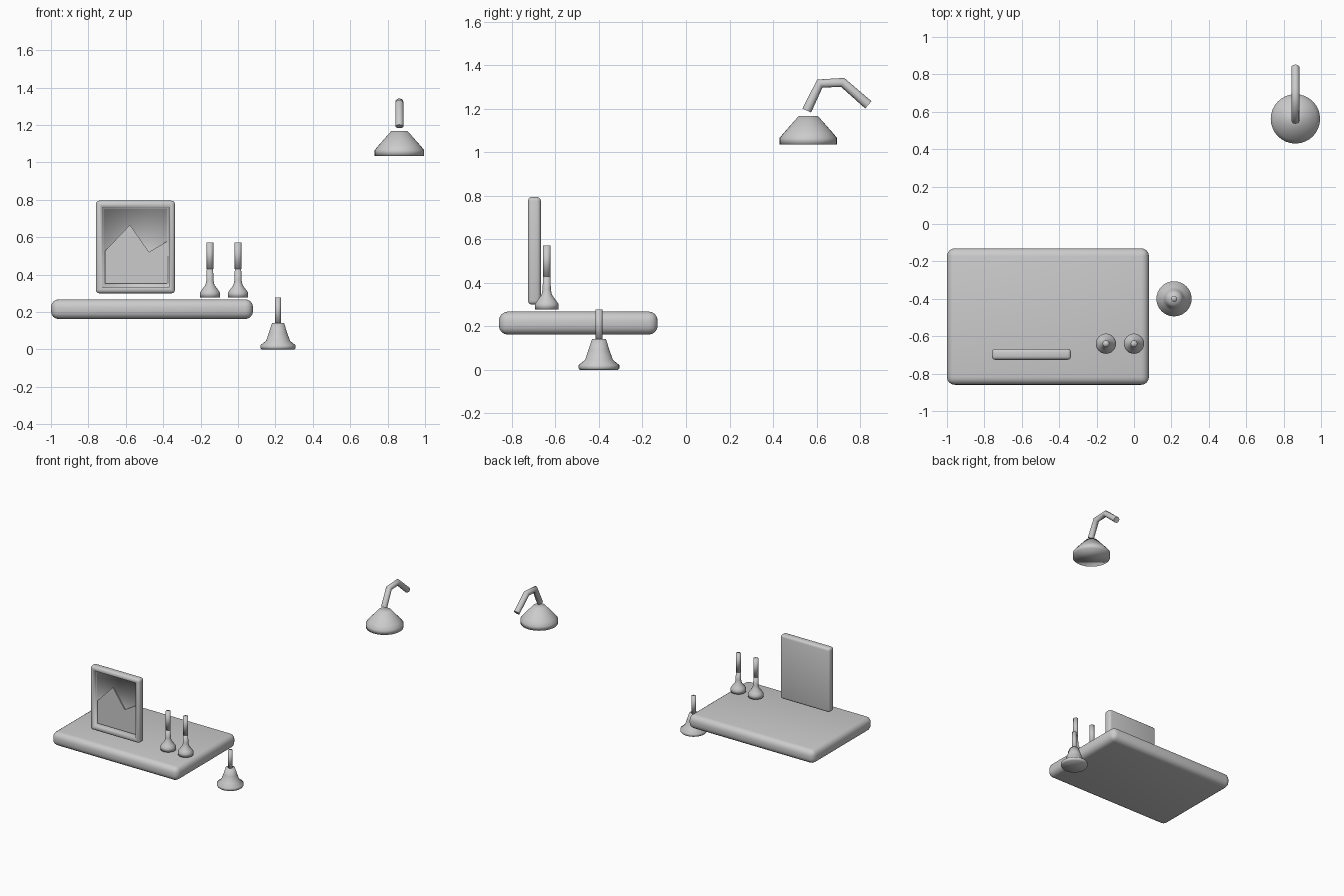
import bpy, bmesh, math
from mathutils import Vector

cube = bpy.data.objects.get("Cube")
if cube:
    bpy.data.objects.remove(cube, do_unlink=True)

grey = bpy.data.materials.new("plain_grey")
grey.use_nodes = True
grey.diffuse_color = (0.6, 0.6, 0.6, 1)
grey.node_tree.nodes["Principled BSDF"].inputs["Base Color"].default_value = (0.6, 0.6, 0.6, 1)


def add_mesh(name, bm, smooth=True):
    bmesh.ops.recalc_face_normals(bm, faces=bm.faces)
    mesh = bpy.data.meshes.new(name)
    bm.to_mesh(mesh)
    bm.free()
    mesh.materials.append(grey)
    for face in mesh.polygons:
        face.use_smooth = smooth
    obj = bpy.data.objects.new(name, mesh)
    bpy.context.collection.objects.link(obj)
    return obj


def rounded_box(low, high, radius, segments):
    bm = bmesh.new()
    bmesh.ops.create_cube(bm, size=1)
    low, high = Vector(low), Vector(high)
    bmesh.ops.scale(bm, vec=high - low, verts=bm.verts)
    bmesh.ops.translate(bm, vec=(low + high) / 2, verts=bm.verts)
    bmesh.ops.bevel(bm, geom=bm.edges[:], offset=radius, segments=segments,
                    profile=0.5, affect='EDGES')
    return bm


def lathe(name, x, y, profile, sides=32):
    """Closed turned solid from (radius, height) pairs, bottom to top."""
    bm = bmesh.new()
    rings = [[bm.verts.new((x + r * math.cos(a), y + r * math.sin(a), z))
              for a in (2 * math.pi * i / sides for i in range(sides))]
             for r, z in profile]
    for lower, upper in zip(rings, rings[1:]):
        for i in range(sides):
            j = (i + 1) % sides
            bm.faces.new((lower[i], lower[j], upper[j], upper[i]))
    bm.faces.new(rings[0][::-1])
    bm.faces.new(rings[-1])
    return add_mesh(name, bm)


# Thick rounded shelf board
add_mesh("shelf_board", rounded_box((-1, -0.86, 0.162), (0.08, -0.13, 0.268), 0.042, 4))

# Picture frame: rounded slab with a stepped recess in the front
bm = rounded_box((-0.76, -0.726, 0.3), (-0.337, -0.667, 0.795), 0.018, 3)
bm.normal_update()
front = max((f for f in bm.faces if f.normal.y < -0.9), key=lambda f: f.calc_area())
for thickness, depth in ((0.018, 0), (0.006, -0.022), (0.008, 0), (0.002, -0.008)):
    bmesh.ops.inset_region(bm, faces=[front], thickness=thickness, depth=depth)
add_mesh("picture_frame", bm)

# Mountain silhouette plate inside the frame
bm = bmesh.new()
outline = [(-0.71, 0.353), (-0.375, 0.353), (-0.375, 0.58), (-0.476, 0.521),
           (-0.578, 0.666), (-0.71, 0.527)]
face = bm.faces.new([bm.verts.new((x, -0.706, z)) for x, z in outline])
moved = bmesh.ops.extrude_face_region(bm, geom=[face])["geom"]
bmesh.ops.translate(bm, vec=(0, 0.009, 0),
                    verts=[v for v in moved if isinstance(v, bmesh.types.BMVert)])
add_mesh("mountain_plate", bm, smooth=False)

# Pair of candlesticks on the shelf
for side, x in (("right", -0.15), ("left", 0.0)):
    lathe(f"candle_holder_{side}", x, -0.64,
          [(0.054, 0.278), (0.054, 0.303), (0.044, 0.318), (0.024, 0.345),
           (0.019, 0.37), (0.017, 0.43)])
    lathe(f"candle_{side}", x, -0.64, [(0.018, 0.43), (0.018, 0.572)])

# Free-standing bell foot with a slim rod
lathe("bell_foot", 0.214, -0.4,
      [(0.088, 0), (0.094, 0.008), (0.094, 0.022), (0.064, 0.046), (0.048, 0.092), (0.032, 0.142)])
lathe("bell_rod", 0.214, -0.4, [(0.016, 0.135), (0.016, 0.277)])

# Hanging lamp shade
lathe("lamp_shade", 0.863, 0.562,
      [(0.132, 1.035), (0.132, 1.066), (0.112, 1.09), (0.044, 1.167)])

# Bent lamp arm
path = bpy.data.curves.new("lamp_arm", 'CURVE')
path.dimensions = '3D'
path.bevel_depth = 0.022
path.bevel_resolution = 4
path.use_fill_caps = True
spline = path.splines.new('POLY')
points = [(0.555, 1.192), (0.615, 1.316), (0.72, 1.321), (0.838, 1.218)]
spline.points.add(len(points) - 1)
for point, (y, z) in zip(spline.points, points):
    point.co = (0.863, y, z, 1)
path.materials.append(grey)
bpy.context.collection.objects.link(bpy.data.objects.new("lamp_arm", path))
